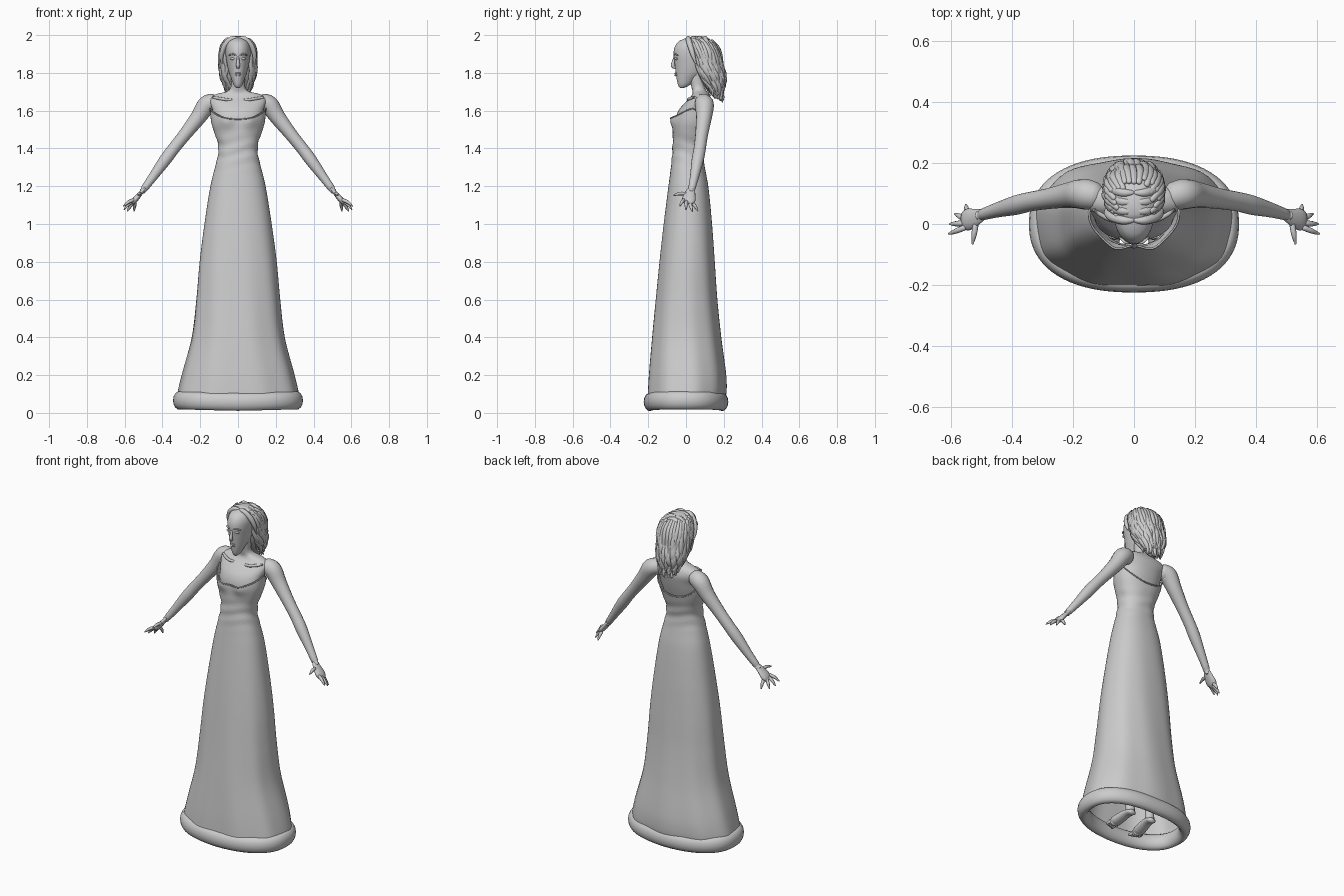
import bpy, bmesh, math, random
from mathutils import Vector

random.seed(4)
if "Cube" in bpy.data.objects:
    bpy.data.objects.remove(bpy.data.objects["Cube"])

grey = bpy.data.materials.new("plain grey")
grey.use_nodes = True
grey.diffuse_color = (0.6, 0.6, 0.6, 1)
grey.node_tree.nodes["Principled BSDF"].inputs["Base Color"].default_value = (0.6, 0.6, 0.6, 1)


def finish(name, bm):
    bmesh.ops.recalc_face_normals(bm, faces=bm.faces)
    mesh = bpy.data.meshes.new(name)
    bm.to_mesh(mesh)
    bm.free()
    mesh.materials.append(grey)
    obj = bpy.data.objects.new(name, mesh)
    bpy.context.scene.collection.objects.link(obj)
    mesh.polygons.foreach_set("use_smooth", [True] * len(mesh.polygons))
    return obj


def loft(name, rings, caps=True, loop=False):
    """Skin a list of closed point rings."""
    bm = bmesh.new()
    rows = [[bm.verts.new(p) for p in ring] for ring in rings]
    n = len(rows[0])
    pairs = list(zip(rows, rows[1:])) + ([(rows[-1], rows[0])] if loop else [])
    for a, b in pairs:
        for i in range(n):
            j = (i + 1) % n
            bm.faces.new((a[i], a[j], b[j], b[i]))
    if caps and not loop:
        bm.faces.new(rows[0])
        bm.faces.new(rows[-1])
    return finish(name, bm)


def sample(table, z):
    """Smoothly interpolate rows of (z, half width, front y, back y)."""
    z = min(max(z, table[0][0]), table[-1][0])
    i = next(k for k in range(len(table) - 1) if z <= table[k + 1][0])
    a, b = table[i], table[i + 1]
    p, q = table[max(i - 1, 0)], table[min(i + 2, len(table) - 1)]
    h = b[0] - a[0]
    t = (z - a[0]) / h
    out = []
    for k in (1, 2, 3):
        m0 = (b[k] - p[k]) / (b[0] - p[0]) * h
        m1 = (q[k] - a[k]) / (q[0] - a[0]) * h
        out.append((2*t**3 - 3*t*t + 1) * a[k] + (t**3 - 2*t*t + t) * m0
                   + (3*t*t - 2*t**3) * b[k] + (t**3 - t*t) * m1)
    return out


def body_point(table, z, a, n=2.2):
    hw, y0, y1 = sample(table, z)
    c, s = math.cos(a), math.sin(a)
    return Vector((hw * math.copysign(abs(c) ** (2 / n), c),
                   (y0 + y1) / 2 + (y1 - y0) / 2 * math.copysign(abs(s) ** (2 / n), s), z))


def angles(n):
    return [2 * math.pi * i / n for i in range(n)]


def body(name, table, steps, n=32, power=2.2):
    lo, hi = table[0][0], table[-1][0]
    return loft(name, [[body_point(table, lo + (hi - lo) * k / steps, a, power)
                        for a in angles(n)] for k in range(steps + 1)])


def tube(name, path, flat=1.0, n=12, fine=3, ref=(0, 1, 0)):
    """Tapered tube along (x, y, z, radius) points; ref is the wide axis."""
    pts = [Vector(p) for p in path]
    dense = []
    for i in range(len(pts) - 1):
        p, a, b, q = pts[max(i - 1, 0)], pts[i], pts[i + 1], pts[min(i + 2, len(pts) - 1)]
        for k in range(fine):
            t = k / fine
            dense.append(0.5 * (2*a + (b - p)*t + (2*p - 5*a + 4*b - q)*t*t + (3*a - p - 3*b + q)*t**3))
    dense.append(pts[-1])
    rings = []
    for i, p in enumerate(dense):
        d = (dense[min(i + 1, len(dense) - 1)] - dense[max(i - 1, 0)]).xyz.normalized()
        u = (Vector(ref) - d * d.dot(Vector(ref))).normalized()
        v = d.cross(u)
        rings.append([p.xyz + p.w * (u * math.cos(a) + v * flat * math.sin(a)) for a in angles(n)])
    # Rounded tips
    for end, nxt, at in ((dense[0], dense[1], 0), (dense[-1], dense[-2], len(rings))):
        d = (end.xyz - nxt.xyz).normalized()
        src = rings[0] if at == 0 else rings[-1]
        rings.insert(at, [end.xyz + (q - end.xyz) * 0.5 + d * end.w * flat * 0.7 for q in src])
    return loft(name, rings)


def ball(name, centre, size):
    bm = bmesh.new()
    bmesh.ops.create_uvsphere(bm, u_segments=16, v_segments=10, radius=1)
    for v in bm.verts:
        v.co = Vector(centre) + Vector(c * s for c, s in zip(v.co, size))
    return finish(name, bm)


# Gown: one open shell with a sweetheart neckline and a low back
gown = [(.07, .325, -.205, .205), (.12, .317, -.203, .212), (.2, .298, -.198, .21), (.4, .246, -.18, .185),
        (.6, .222, -.16, .165), (.8, .204, -.14, .152), (1, .178, -.118, .138), (1.2, .146, -.093, .118),
        (1.3, .122, -.08, .1), (1.36, .107, -.074, .093), (1.42, .105, -.07, .1), (1.48, .124, -.07, .115),
        (1.54, .142, -.068, .128), (1.62, .148, -.058, .138)]


def neckline(a):
    s = math.sin(a)
    return 1.61 + (-.055 * abs(s) ** 1.5 if s < 0 else -.10 * s ** 1.2)


def gown_point(t, a):
    z = .07 + (neckline(a) - .07) * t
    p = body_point(gown, z, a, 2.3)
    if math.sin(a) < 0:   # bust
        p.y -= .022 * math.exp(-((abs(p.x) - .062) / .042) ** 2 - ((z - 1.55) / .04) ** 2)
    # Gathered waist and soft skirt folds
    gather = .003 * math.sin(z * 95 + 2 * math.sin(a * 2)) * math.exp(-((z - 1.39) / .07) ** 2)
    fold = .004 * math.sin(a * 9 + z * 2) * max(0, 1 - z / 1.1)
    out = Vector((p.x, p.y - .02, 0)).normalized()
    return p + out * (gather + fold)


TURN = angles(72)
loft("gown", [[gown_point(k / 90, a) for a in TURN] for k in range(91)], caps=False)

# Rolled edge along the neckline
loft("neckline_edge", [[gown_point(1, a) + Vector((math.cos(a) * .004 * math.cos(b),
     math.sin(a) * .004 * math.cos(b), .004 * math.sin(b))) for b in angles(6)] for a in TURN], loop=True)

# Padded hem roll
hem = []
for a in TURN:
    c = body_point([(0, .312, -.192, .192), (1, .312, -.192, .192)], 0, a, 2.35)
    out = Vector((c.x / .31 ** 2, c.y / .19 ** 2, 0)).normalized()
    c.z = .058 + .008 * abs(math.cos(a))
    hem.append([c + out * .032 * math.cos(b) + Vector((0, 0, .048 * math.sin(b))) for b in angles(14)])
loft("hem_roll", hem, loop=True)

# Torso, shoulders and neck
body("torso", [(1.38, .09, -.05, .08), (1.48, .11, -.05, .1), (1.55, .13, -.055, .12), (1.6, .135, -.04, .132),
               (1.64, .148, -.008, .138), (1.668, .15, .02, .132), (1.688, .115, .034, .122),
               (1.7, .062, .035, .112), (1.72, .04, .03, .1), (1.76, .036, .022, .095), (1.82, .04, .02, .1)], 44)

# Head and face
body("head", [(1.72, .01, -.032, -.01), (1.735, .022, -.042, .02), (1.77, .036, -.05, .06),
              (1.8, .047, -.054, .1), (1.85, .059, -.06, .13), (1.9, .066, -.066, .14),
              (1.94, .064, -.058, .13), (1.97, .048, -.034, .1), (1.988, .018, .01, .06)], 32, power=2)
tube("nose", [(0, -.06, 1.885, .006), (0, -.066, 1.86, .008), (0, -.07, 1.838, .011), (0, -.058, 1.828, .008)],
     ref=(1, 0, 0))
for z, r in ((1.797, .005), (1.788, .006)):
    tube("lip", [(-.02, -.042, z + .003, .002), (0, -.055, z, r), (.02, -.042, z + .003, .002)], ref=(0, 0, 1))

for side, word in ((1, "left"), (-1, "right")):
    def limb(name, path, **kw):
        return tube(f"{word}_{name}", [(p[0] * side, *p[1:]) for p in path], **kw)

    ball(f"{word}_eye", (.027 * side, -.05, 1.875), (.013, .011, .007))
    limb("brow", [(.01, -.062, 1.893, .003), (.028, -.06, 1.9, .005), (.048, -.043, 1.893, .003)], ref=(0, 0, 1))
    limb("collarbone", [(.015, .022, 1.655, .006), (.07, .012, 1.66, .008), (.13, .045, 1.67, .008)], ref=(0, 0, 1))

    # Arm and open hand
    limb("arm", [(.125, .09, 1.645, .045), (.165, .098, 1.63, .05), (.21, .095, 1.565, .042),
                 (.28, .083, 1.475, .034), (.34, .073, 1.4, .032), (.385, .062, 1.34, .032),
                 (.45, .045, 1.25, .024), (.505, .028, 1.175, .018)], n=16, fine=4)
    limb("palm", [(.495, .03, 1.188, .019), (.52, .02, 1.158, .03), (.545, .014, 1.128, .036),
                  (.558, .01, 1.112, .028)], flat=.42)
    for name, root, tip in (("index", (.555, -.012, 1.127), (.605, -.032, 1.095)),
                            ("middle", (.56, .002, 1.118), (.602, 0, 1.078)),
                            ("ring_finger", (.556, .018, 1.11), (.585, .033, 1.068)),
                            ("little_finger", (.545, .034, 1.11), (.55, .062, 1.07)),
                            ("thumb", (.518, -.002, 1.16), (.528, -.064, 1.152))):
        mid = [(p + q) / 2 for p, q in zip(root, tip)]
        limb(name, [(*root, .0095), (mid[0], mid[1], mid[2] + .005, .009), (*tip, .004)], n=8,
             ref=(0, 0, 1) if name == "thumb" else (0, 1, 0))

    # Leg and bare foot under the skirt
    limb("leg", [(.07, .05, .07, .027), (.07, .05, .14, .026), (.07, .05, .32, .045), (.068, .03, .55, .046),
                 (.065, .015, .85, .065), (.06, .01, 1.2, .06)])
    limb("foot", [(.07, .07, .05, .025), (.073, .03, .06, .03), (.08, -.03, .05, .036), (.086, -.07, .04, .036)],
         flat=.6, ref=(1, 0, 0))
    for k in range(5):
        ball(f"{word}_toe", ((.062 + .013 * k) * side, -.102 + .005 * k, .036), (.008, .02, .009))

# Hair mass with wavy locks laid over it
hair = [(1.665, .035, .15, .175), (1.72, .062, .105, .19), (1.78, .08, .065, .198), (1.84, .087, .045, .186),
        (1.9, .09, .03, .176), (1.95, .08, .015, .155), (1.98, .055, .01, .12), (1.994, .02, .03, .085)]
body("hair", hair, 36)
LOCKS = 25
for layer in range(2):
    for i in range(LOCKS):
        a = math.radians(-42 + 264 * (i + .5 * layer) / (LOCKS - 1))
        back = max(0, math.sin(a))
        phase = random.uniform(0, 6.28)
        top = random.uniform(1.955, 1.985) if layer == 0 else random.uniform(1.86, 1.93)
        low = 1.70 - .035 * back + random.uniform(-.02, .03)
        path = []
        for k in range(10):
            t = k / 9
            z = top + (low - top) * t
            p = body_point(hair, max(z, 1.70), a + .13 * t * math.sin(phase + 8 * t))
            out = Vector((p.x, p.y - .09, 0)).normalized()
            p += out * (.004 + .009 * t * math.sin(phase + 11 * t))
            path.append((p.x, p.y, z, .004 + .011 * math.sin(math.pi * min(1, .12 + .86 * t)) ** .7))
        tube("hair_lock", path, n=8, fine=2, ref=(math.cos(a + 1.57), math.sin(a + 1.57), 0), flat=.75)

# Swept front strands framing a centre parting
for side in (1, -1):
    for k in range(4):
        y = .012 + .03 * k
        tube("parting_strand", [(.004 * side, y, 1.984, .008), (.035 * side, y, 1.98, .014),
                                (.07 * side, y + .01, 1.945, .015), (.087 * side, y + .025, 1.895, .012),
                                (.086 * side, y + .04, 1.85, .005)], n=10)
